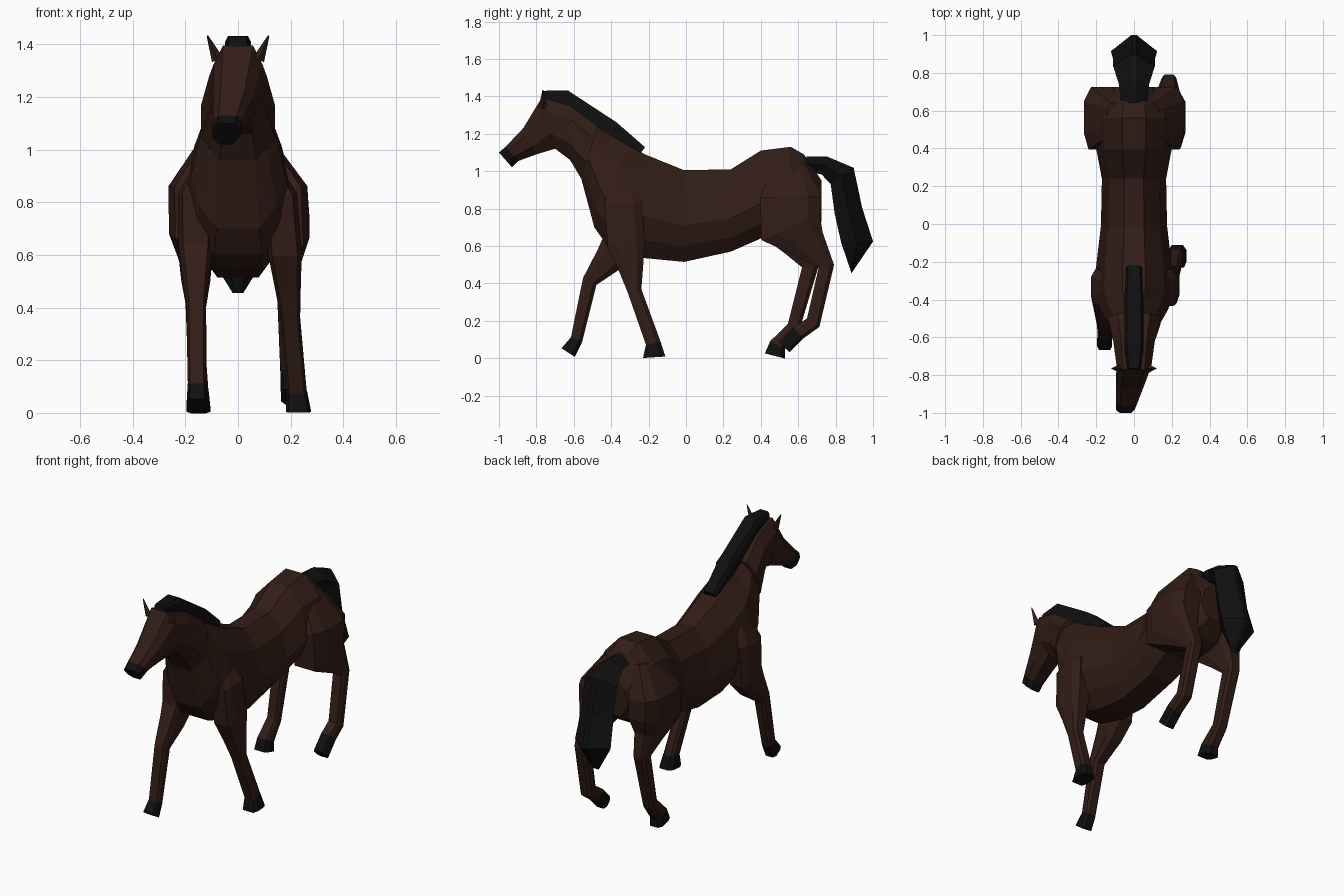
import bpy, bmesh
from mathutils import Vector

if "Cube" in bpy.data.objects:
    bpy.data.objects.remove(bpy.data.objects["Cube"])

def material(name, rgb):
    m = bpy.data.materials.new(name)
    m.diffuse_color = (*rgb, 1)
    m.use_nodes = True
    m.node_tree.nodes["Principled BSDF"].inputs["Base Color"].default_value = m.diffuse_color
    return m

COAT = material("dark_bay", (0.032, 0.012, 0.008))
BLACK = material("black", (0.005, 0.005, 0.005))

# Cross-sections: (position from edge A to edge B, share of half width)
TORSO = ((0, .3), (.22, .78), (.6, 1), (.83, .8), (1, .45))
HEAD = ((0, .62), (.25, 1), (.7, 1), (1, .5))
LIMB = ((0, .75), (.25, 1), (.78, 1), (1, .6))
HAIR = ((0, .45), (.5, 1), (1, .12))


def skin(name, mat, shape, rings, side=1):
    """Skin rings given as (edge A, edge B, half width); edges are 3D points."""
    bm = bmesh.new()
    loops = []
    for a, b, w in rings:
        half = [(a.lerp(b, t), w * f) for t, f in shape]
        pts = [p + Vector((o, 0, 0)) for p, o in half]
        pts += [p - Vector((o, 0, 0)) for p, o in reversed(half)]
        loops.append([bm.verts.new((side * p.x, p.y, p.z)) for p in pts])
    n = len(loops[0])
    for a, b in zip(loops, loops[1:]):
        for i in range(n):
            j = (i + 1) % n
            bm.faces.new((a[i], a[j], b[j], b[i]))
    bm.faces.new(loops[0])
    bm.faces.new(loops[-1])
    bmesh.ops.recalc_face_normals(bm, faces=bm.faces)
    me = bpy.data.meshes.new(name)
    bm.to_mesh(me)
    bm.free()
    me.materials.append(mat)
    ob = bpy.data.objects.new(name, me)
    bpy.context.collection.objects.link(ob)


def path_rings(points, flare, x_at=lambda z: 0):
    """Rings square to a path of (y, z, depth); width follows depth."""
    rings = []
    for i, (y, z, depth) in enumerate(points):
        p, q = points[max(i - 1, 0)], points[min(i + 1, len(points) - 1)]
        c = Vector((x_at(z), y, z))
        here = Vector((y, z))
        tangent = Vector((0, 0))
        for step in (here - Vector(p[:2]), Vector(q[:2]) - here):
            if step.length > 0:
                tangent += step.normalized()
        tangent.normalize()
        across = Vector((0, tangent.y, -tangent.x)) * depth / 2
        rings.append((c + across, c - across, .02 + flare * depth))
    return rings


def trunk_ring(y, top, bottom, w):
    """Upright ring, leaning forward at the chest and back at the head."""
    lean = .07 if y < -.7 else -.09 if -.5 < y < -.3 else 0
    x = min(0, .2 * (y + .77))          # head turned a little to one side
    return Vector((x, y, top)), Vector((x, y + lean, bottom)), w


# Trunk, neck and head: y, top, bottom, half width
trunk = [trunk_ring(*s) for s in (
    (.725, .95, .73, .11), (.63, 1.09, .66, .19), (.56, 1.13, .64, .21),
    (.40, 1.11, .64, .20), (.24, 1.01, .57, .17), (-.01, 1.005, .515, .175),
    (-.22, 1.09, .535, .20), (-.33, 1.15, .60, .205), (-.40, 1.19, .70, .18),
    (-.47, 1.24, .96, .14), (-.62, 1.35, 1.06, .11), (-.77, 1.395, 1.12, .092),
    (-.87, 1.23, 1.09, .075), (-.965, 1.13, 1.055, .057), (-1, 1.10, 1.02, .05))]
skin("body", COAT, TORSO, trunk[:10])
skin("neck_and_head", COAT, HEAD, trunk[9:-1])
skin("muzzle", BLACK, HEAD, trunk[-2:])

# Ears
for s, label in ((1, "right"), (-1, "left")):
    bpy.ops.mesh.primitive_cone_add(vertices=4, radius1=.023, radius2=.003, depth=.1,
                                    location=(s * .097, -.765, 1.387), rotation=(0, s * .4, 0))
    bpy.context.object.name = "ear_" + label
    bpy.context.object.data.materials.append(COAT)

# Mane and tail
skin("mane", BLACK, LIMB, path_rings(
    [(-.24, 1.10, .07), (-.40, 1.22, .10), (-.65, 1.385, .10), (-.77, 1.405, .05)], .3))
skin("tail", BLACK, HAIR, path_rings(
    [(.64, 1.04, .08), (.74, 1.03, .10), (.835, .975, .15),
     (.868, .79, .15), (.915, .62, .17), (.885, .455, 0)], .6))

# Legs: shared shoulder or haunch, then the lower joints; last segment is the hoof
SHOULDER = [(-.34, .99, .12), (-.335, .83, .20)]
HAUNCH = [(.555, 1.035, .17), (.56, .86, .33), (.56, .70, .34)]


def leg(name, side, upper, lower, x_top, x_foot):
    def x_at(z):                        # legs blend into the body at the top
        return x_foot + (x_top - x_foot) * z - .5 * max(0, z - .86)
    rings = path_rings(upper + lower, .22, x_at)
    skin(name + "_leg", COAT, LIMB, rings[:-1], side)
    skin(name + "_hoof", BLACK, LIMB, [(a, b, w * 1.03) for a, b, w in rings[-2:]], side)


leg("front_right", 1, SHOULDER, [
    (-.32, .61, .20), (-.295, .485, .135), (-.275, .36, .075),
    (-.175, .08, .08), (-.17, .005, .12)], .145, .23)
leg("front_left", -1, SHOULDER, [
    (-.35, .61, .20), (-.41, .53, .16), (-.515, .41, .08),
    (-.585, .10, .065), (-.63, .03, .085)], .165, .155)
leg("hind_right", 1, HAUNCH, [
    (.66, .61, .19), (.75, .49, .085), (.68, .19, .08),
    (.60, .135, .08), (.525, .06, .08)], .165, .205)
leg("hind_left", -1, HAUNCH, [
    (.61, .60, .18), (.665, .49, .09), (.575, .165, .07),
    (.49, .07, .09), (.475, .012, .11)], .175, .15)
